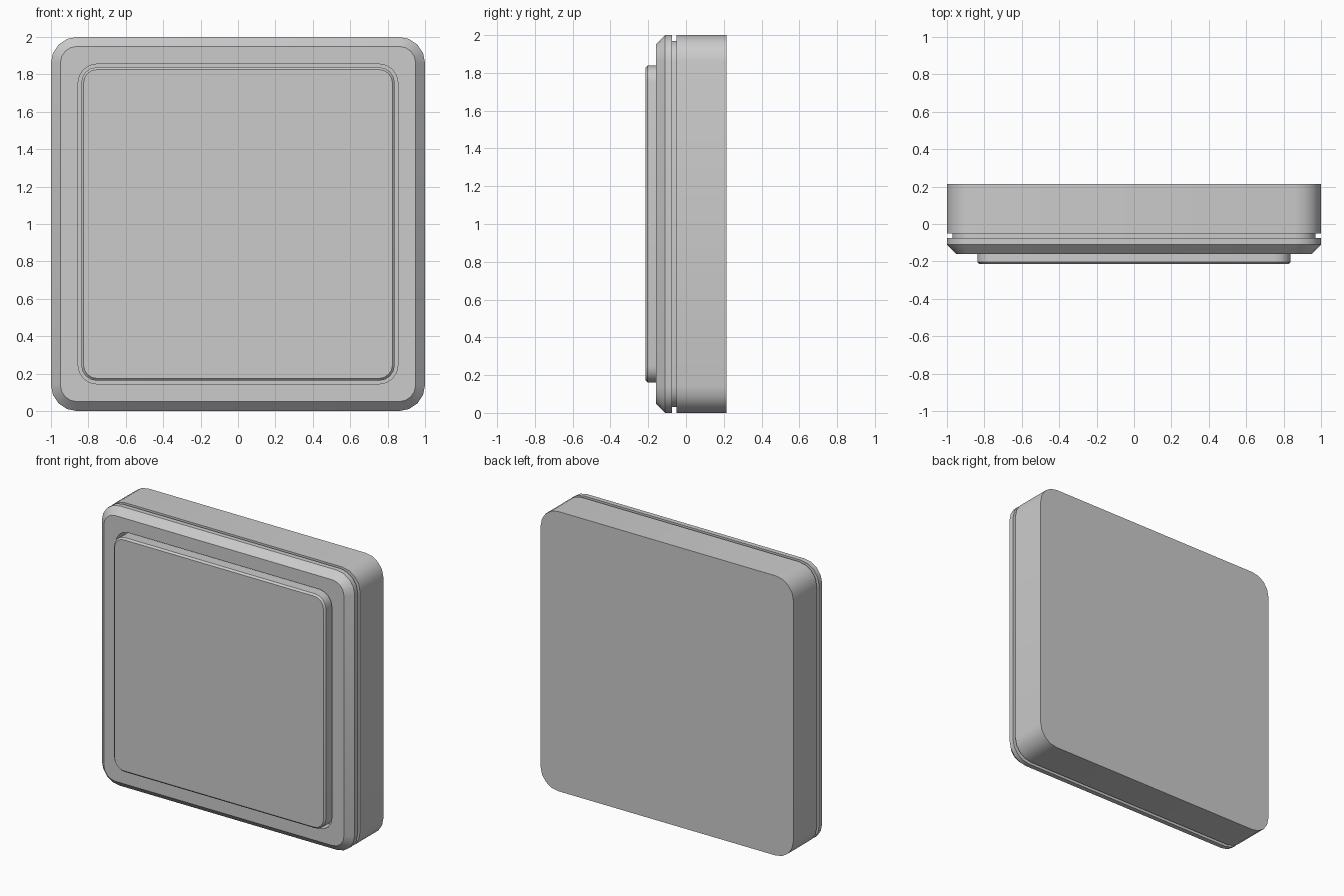
import bpy, bmesh
from math import sin, cos, pi

if "Cube" in bpy.data.objects:
    bpy.data.objects.remove(bpy.data.objects["Cube"])

SEG = 4  # sides per rounded corner


def rounded_square(bm, half, radius, y):
    """Ring of vertices in the XZ plane, centred on z = 1."""
    ring = []
    c = half - radius
    for q, (sx, sz) in enumerate(((1, 1), (-1, 1), (-1, -1), (1, -1))):
        for i in range(SEG + 1):
            a = (q + i / SEG) * pi / 2
            ring.append(bm.verts.new((sx * c + radius * cos(a), y,
                                      1 + sz * c + radius * sin(a))))
    return ring


def loft(name, profile, hollow=False):
    """Skin rounded squares (half, radius, y); capped solid or closed frame."""
    bm = bmesh.new()
    rings = [rounded_square(bm, *p) for p in profile]
    pairs = list(zip(rings, rings[1:]))
    if hollow:
        pairs.append((rings[-1], rings[0]))
    else:
        bm.faces.new(rings[0])
        bm.faces.new(rings[-1])
    for r0, r1 in pairs:
        n = len(r0)
        for i in range(n):
            j = (i + 1) % n
            bm.faces.new((r0[i], r0[j], r1[j], r1[i]))
    bmesh.ops.recalc_face_normals(bm, faces=bm.faces)
    mesh = bpy.data.meshes.new(name)
    bm.to_mesh(mesh)
    bm.free()
    obj = bpy.data.objects.new(name, mesh)
    bpy.context.collection.objects.link(obj)
    bpy.ops.object.select_all(action='DESELECT')
    obj.select_set(True)
    bpy.context.view_layer.objects.active = obj
    bpy.ops.object.shade_smooth_by_angle(angle=0.52)
    return obj


# Rear housing with the narrow neck that forms the groove
loft("housing", [(1.0, 0.14, 0.215), (1.0, 0.14, -0.05),
                 (0.97, 0.11, -0.05), (0.97, 0.11, -0.075)])

# Chamfered front frame around the button opening
loft("bezel", [(1.0, 0.14, -0.075), (1.0, 0.14, -0.11), (0.95, 0.09, -0.16),
               (0.855, 0.10, -0.16), (0.855, 0.10, -0.075)], hollow=True)

# Raised push plate with a softened front edge
loft("push_plate", [(0.838, 0.085, -0.07), (0.838, 0.085, -0.203),
                    (0.826, 0.073, -0.215)])
